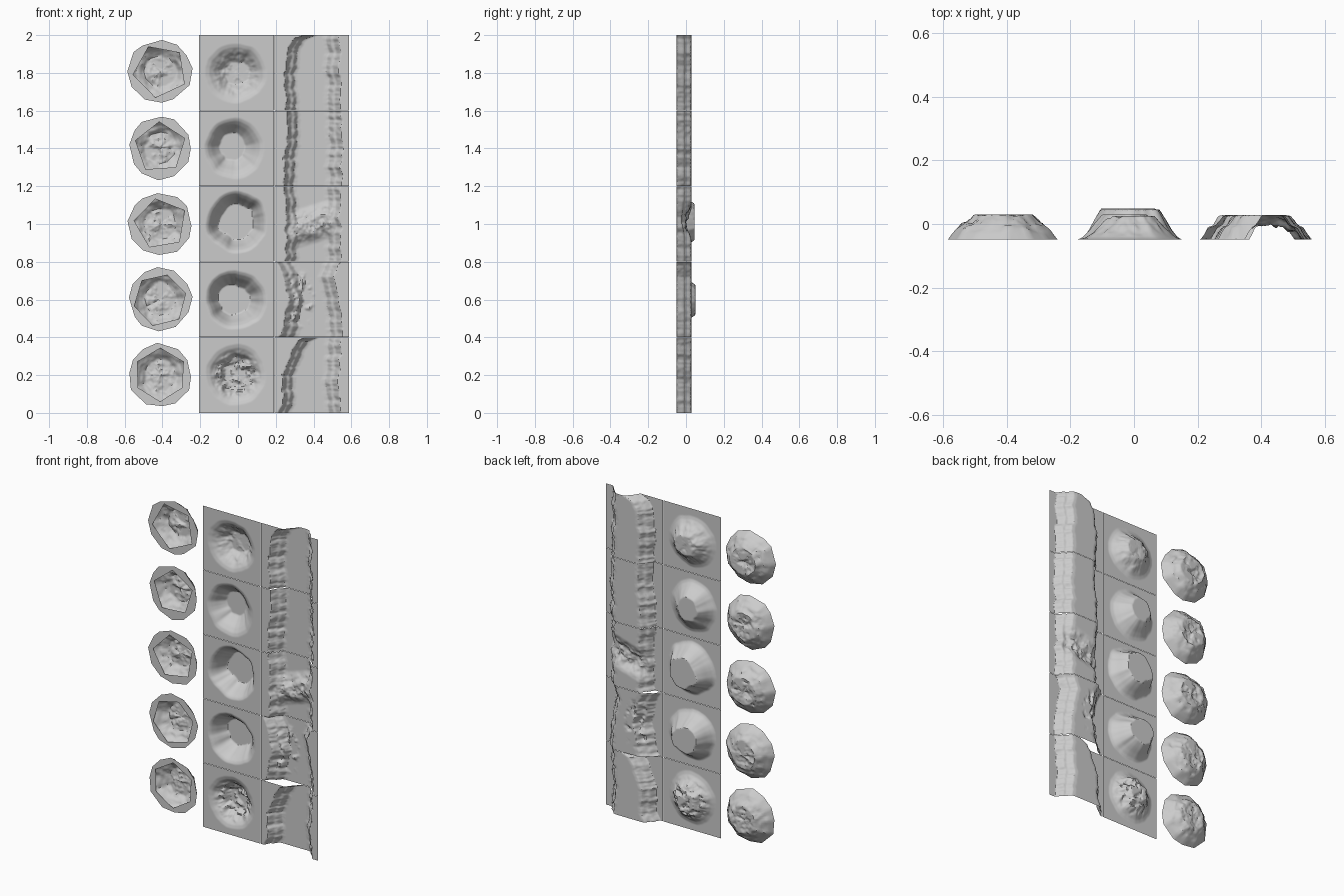
import bpy, bmesh, math, random
from mathutils import Vector, noise

if "Cube" in bpy.data.objects:
    bpy.data.objects.remove(bpy.data.objects["Cube"])

random.seed(4)
FRONT = -0.049          # plane of the wall face; damage sinks towards +y


def lerp_table(t, table):
    if t <= table[0][0]:
        return table[0][1]
    for (a, u), (b, v) in zip(table, table[1:]):
        if t <= b:
            return u + (v - u) * (t - a) / (b - a)
    return table[-1][1]


def smooth(a, b, v):
    t = min(1, max(0, (v - a) / (b - a)))
    return t * t * (3 - 2 * t)


def fbm(x, z, scale, seed):
    return sum(noise.noise(Vector((x * scale * k, z * scale * k, seed * 7.3))) / k for k in (1, 2, 4))


def finish(name, bm):
    for f in bm.faces:
        f.normal_update()
        if f.normal.y > 0:
            f.normal_flip()
        f.smooth = True
    mesh = bpy.data.meshes.new(name)
    bm.to_mesh(mesh)
    bm.free()
    ob = bpy.data.objects.new(name, mesh)
    bpy.context.collection.objects.link(ob)
    bpy.context.view_layer.objects.active = ob
    ob.select_set(True)
    bpy.ops.object.shade_smooth_by_angle(angle=math.radians(40))
    ob.select_set(False)


def wall_tile(name, x0, x1, zc, depth, n=72):
    """Square height field facing the front."""
    bm = bmesh.new()
    rows = []
    for j in range(n + 1):
        z = zc - 0.1992 + 0.3984 * j / n
        if abs(zc - 1.8) < 0.01 and j == n:
            z = 2.0
        if abs(zc - 0.2) < 0.01 and j == 0:
            z = 0.0
        rows.append([])
        for i in range(n + 1):
            x = x0 + (x1 - x0) * i / n
            rows[-1].append(bm.verts.new((x, FRONT + depth(x, z), z)))
    for a, b in zip(rows, rows[1:]):
        for i in range(n):
            bm.faces.new((a[i], a[i + 1], b[i + 1], b[i]))
    finish(name, bm)


# Middle column: craters sunk in square tiles
# centre x, z, floor x, z, floor radius, depth, roughness
craters = [(-0.01, 0.2, -0.01, 0.2, 0.055, 0.078, 0.022),
           (-0.01, 0.6, -0.02, 0.6, 0.082, 0.098, 0.0),
           (-0.005, 1.01, -0.005, 1.01, 0.088, 0.094, 0.0),
           (-0.02, 1.4, -0.03, 1.41, 0.07, 0.079, 0.0),
           (-0.01, 1.8, 0.0, 1.8, 0.06, 0.074, 0.01)]
for k, (cx, cz, fx, fz, fr, dep, rough) in enumerate(craters):
    def crater(x, z):
        ang = math.atan2(z - cz, x - cx)
        wob = fbm(math.cos(ang), math.sin(ang), 1.3, k)
        r_out = math.hypot(x - cx, z - cz)
        r_in = math.hypot(x - fx, z - fz)
        inner = fr * (1 + 0.16 * wob)
        outer = 0.158 + 0.01 * wob
        if r_in <= inner:
            t = 0
        else:
            t = min(1, (r_in - inner) / max(0.001, r_in - inner + max(0, outer - r_out)))
        d = dep * lerp_table(t, [(0, 1), (0.3, 0.66), (0.55, 0.33), (0.8, 0.09), (1, 0)])
        lumps = rough * fbm(x, z, 26, k) * smooth(0.14, 0.09, r_out)
        return min(dep, max(0, d + lumps))
    wall_tile(f"crater_tile_{k + 1}", -0.207, 0.190, 0.2 + 0.4 * k, crater)

# Right column: cracked trench running up the tiles
# inner edge of the left bank and right bank along each tile (z offset, x)
left_banks = [[(0, 0.30), (0.2, 0.305), (0.26, 0.34), (0.33, 0.36), (0.38, 0.39), (0.4, 0.44)],
              [(0, 0.32), (0.1, 0.35), (0.2, 0.37), (0.3, 0.35), (0.4, 0.31)],
              [(0, 0.32), (0.1, 0.33), (0.22, 0.32), (0.3, 0.33), (0.4, 0.31)],
              [(0, 0.31), (0.15, 0.325), (0.3, 0.34), (0.4, 0.33)],
              [(0, 0.32), (0.2, 0.315), (0.33, 0.335), (0.38, 0.37), (0.4, 0.41)]]
right_banks = [[(0, 0.46), (0.2, 0.45), (0.4, 0.465)],
               [(0, 0.47), (0.2, 0.455), (0.32, 0.42), (0.4, 0.46)],
               [(0, 0.46), (0.2, 0.46), (0.4, 0.455)],
               [(0, 0.46), (0.2, 0.47), (0.4, 0.46)],
               [(0, 0.465), (0.2, 0.45), (0.4, 0.45)]]
bank = [(0, 0), (0.3, 0.038), (0.5, 0.045), (0.75, 0.074), (1, 0.078)]
for k in range(5):
    def trench(x, z):
        s = z - 0.4 * k
        jag = 0.014 * fbm(0, z, 16, 2) + 0.005 * fbm(x, z, 40, 3)
        li = lerp_table(s, left_banks[k]) + jag
        ri = lerp_table(s, right_banks[k]) - 0.014 * fbm(1, z, 16, 5) + 0.004 * fbm(x, z, 40, 6)
        wl = 0.07 + (0.03 if k == 1 else 0)
        dl = lerp_table((x - li + wl) / wl, bank)
        dr = lerp_table((ri + 0.085 - x) / 0.085, bank)
        d = min(dl, dr)
        if k == 1:      # rubble on the left bank
            d += 0.02 * fbm(x, z, 24, 9) * smooth(0.07, 0.03, abs(x - li + 0.02)) * smooth(0.16, 0.1, abs(s - 0.2))
        if k == 2:      # rough ridge bridging the trench
            ridge = 0.033 * smooth(0.11, 0.02, abs(s - 0.2 - 0.3 * (x - 0.4)))
            d -= ridge * (1 + 0.5 * fbm(x, z, 26, 8)) * smooth(0.02, 0.07, d)
        return min(0.078, max(0, d))
    wall_tile(f"trench_tile_{k + 1}", 0.193, 0.587, 0.2 + 0.4 * k, trench)

# Left column: loose round craters, each with a flat polygonal front collar
disc_profile = [(0, 0.070), (0.2, 0.074), (0.5, 0.078), (0.58, 0.068), (0.76, 0.045), (0.88, 0.026), (1, 0)]
for k, zc in enumerate((0.2, 0.6, 1.0, 1.405, 1.81)):
    cx, sides, sub, rings = -0.412, 12, 5, 26
    corners = []
    for i in range(sides):
        a = 2 * math.pi * (i + random.uniform(-0.2, 0.2)) / sides
        r = random.uniform(0.162, 0.174)
        corners.append(Vector((r * math.cos(a), r * math.sin(a))))
    rim = [corners[i].lerp(corners[(i + 1) % sides], j / sub) for i in range(sides) for j in range(sub)]

    def point(p, t):
        d = lerp_table(t, disc_profile)
        x, z = p.x * t, p.y * t
        fade = smooth(1, 0.75, t)
        d += fade * (0.012 * fbm(x, z, 14, k + 20) + 0.008 * fbm(x, z, 40, k + 30))
        return (cx + x, FRONT + min(0.079, max(0, d)), zc + z)

    bm = bmesh.new()
    loops = [[bm.verts.new(point(p, t / rings)) for p in rim] for t in range(1, rings + 1)]
    centre = bm.verts.new(point(rim[0], 0))
    m = len(rim)
    for i in range(m):
        j = (i + 1) % m
        bm.faces.new((centre, loops[0][i], loops[0][j]))
        for a, b in zip(loops, loops[1:]):
            bm.faces.new((a[i], b[i], b[j], a[j]))
    finish(f"round_crater_{k + 1}", bm)

    # collar between the rim and a coarse inner polygon
    bm = bmesh.new()
    n_in = random.choice((5, 6, 7))
    turn = random.uniform(0, 6)
    inner = []
    for i in range(n_in):
        a = turn + 2 * math.pi * i / n_in
        r = random.uniform(0.132, 0.148)
        inner.append(Vector((r * math.cos(a), r * math.sin(a))))
    edges = []
    for poly in (corners, inner):
        vs = [bm.verts.new((cx + p.x, FRONT, zc + p.y)) for p in poly]
        edges += [bm.edges.new((vs[i], vs[(i + 1) % len(vs)])) for i in range(len(vs))]
    bmesh.ops.triangle_fill(bm, edges=edges, use_beauty=True, normal=(0, -1, 0))
    finish(f"crater_collar_{k + 1}", bm)
